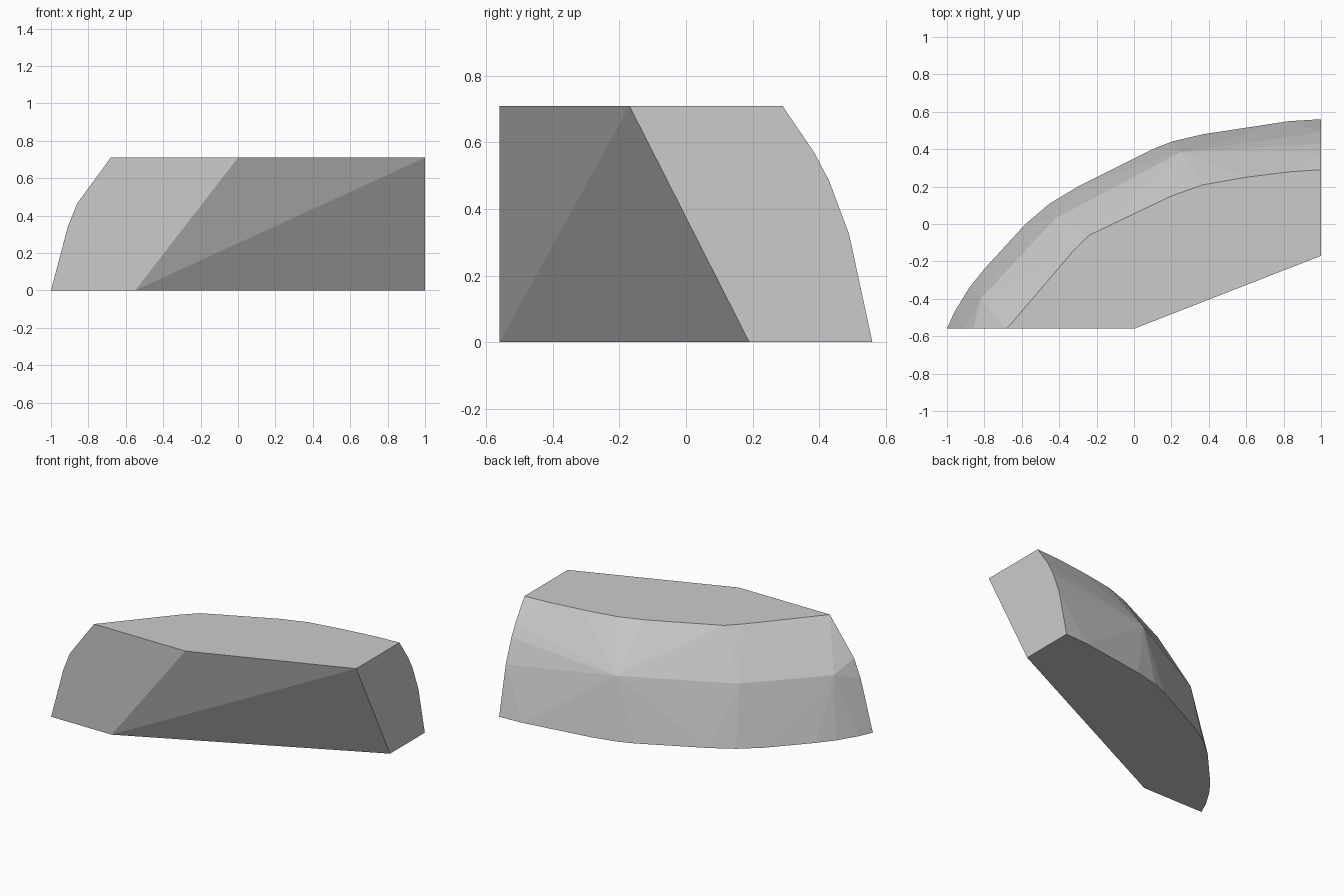
import bpy, bmesh, math

if "Cube" in bpy.data.objects:
    bpy.data.objects.remove(bpy.data.objects["Cube"])

H = 0.71

# Outer curve and straight inner edge of the base
base = [(-1, -.56), (-.96, -.47), (-.88, -.34), (-.8, -.24), (-.58, 0), (-.45, .11),
        (-.3, .2), (.1, .4), (.2, .44), (.37, .48), (.83, .55), (1, .56),
        (1, .19), (-.55, -.56)]

# Smaller, shifted outline of the top
top = [(-.68, -.56), (-.33, -.15), (-.24, -.06), (.2, .15), (.37, .21), (.6, .25),
       (.84, .28), (1, .29), (1, -.17), (0, -.56)]

# Bulging ridge along the back, and the curved profiles of the two cut ends
ridge = [(-.82, -.4, .40), (-.42, .03, .40), (.25, .385, .41)]
left_end = [(-.91, -.56, .34), (-.86, -.56, .465)]
right_end = [(1, .49, .325), (1, .43, .485), (1, .385, .57)]

points = [(x, y, 0) for x, y in base] + [(x, y, H) for x, y in top]
points += ridge + left_end + right_end

# The block is convex all round, so wrap it in a hull
bm = bmesh.new()
for p in points:
    bm.verts.new(p)
hull = bmesh.ops.convex_hull(bm, input=bm.verts[:])
bmesh.ops.delete(bm, geom=[v for v in bm.verts if not v.link_faces], context='VERTS')

# Merge the coplanar triangles of the flat sides
bmesh.ops.dissolve_limit(bm, angle_limit=math.radians(0.5),
                         verts=bm.verts[:], edges=bm.edges[:])
bmesh.ops.recalc_face_normals(bm, faces=bm.faces[:])

mesh = bpy.data.meshes.new("curved_block")
bm.to_mesh(mesh)
bm.free()
block = bpy.data.objects.new("curved_block", mesh)
bpy.context.collection.objects.link(block)
